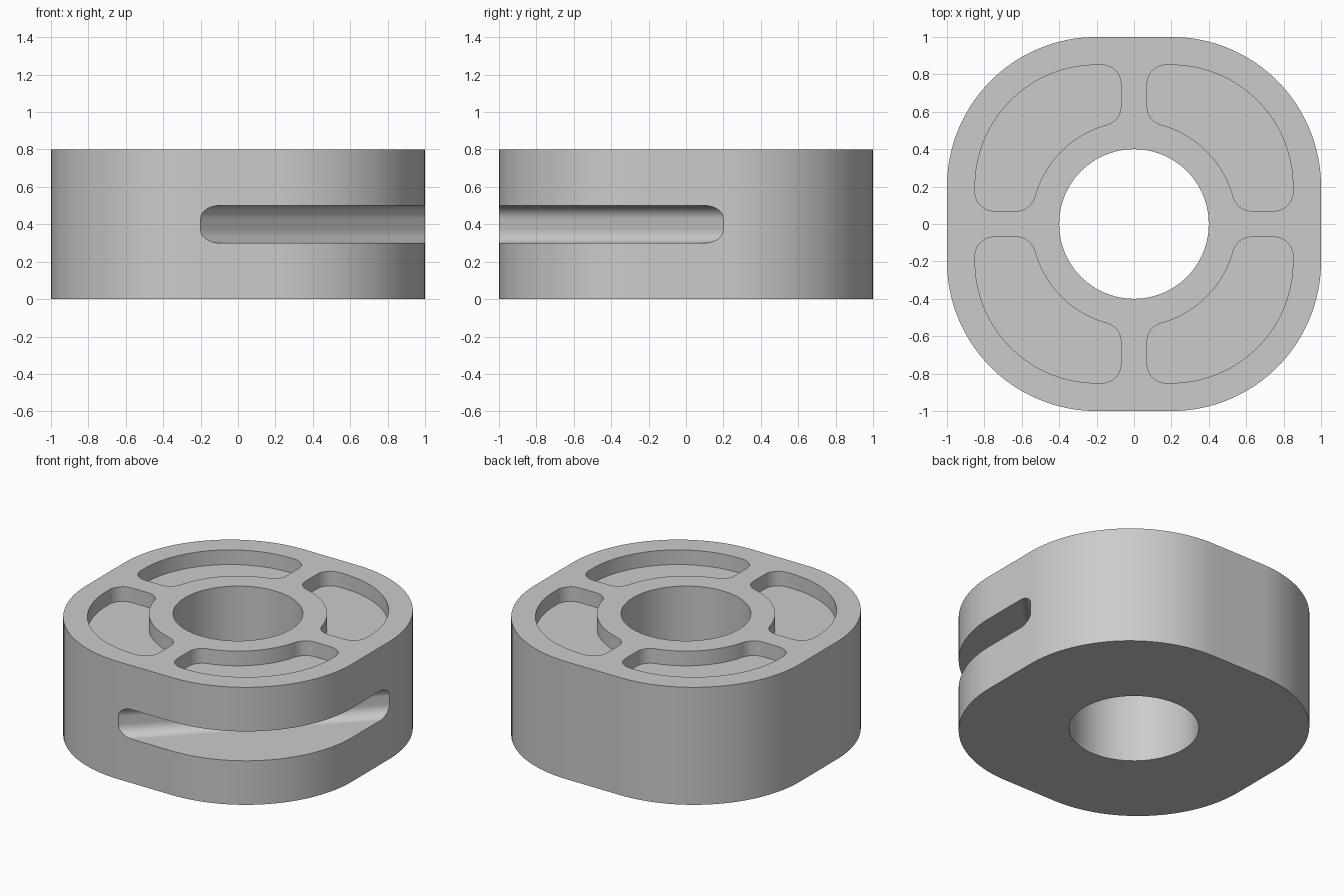
import bpy, bmesh, math
from math import cos, sin, pi

if "Cube" in bpy.data.objects:
    bpy.data.objects.remove(bpy.data.objects["Cube"])

HEIGHT = 0.8
FLAT = 0.2          # half length of each straight side
CORNER = 0.8        # body corner radius
BORE = 0.4
RIM = 0.15          # wall left outside the pockets
RIB = 0.07          # half thickness of the ribs
HUB = 0.55          # outer radius of the hub ring
FILLET = 0.1
FLOOR = 0.7         # pocket floor height

grey = bpy.data.materials.new("light_grey")
grey.use_nodes = True
colour = (0.6, 0.6, 0.6, 1)
grey.diffuse_color = colour
grey.node_tree.nodes["Principled BSDF"].inputs["Base Color"].default_value = colour


def arc(cx, cy, r, start, end, steps):
    return [(cx + r * cos(start + (end - start) * i / steps),
             cy + r * sin(start + (end - start) * i / steps)) for i in range(steps + 1)]


def extrude(name, outline, z0, z1):
    """Solid prism from a closed 2D outline."""
    bm = bmesh.new()
    base = bm.faces.new([bm.verts.new((x, y, z0)) for x, y in outline])
    top = bmesh.ops.extrude_face_region(bm, geom=[base])["geom"]
    bmesh.ops.translate(bm, vec=(0, 0, z1 - z0),
                        verts=[g for g in top if isinstance(g, bmesh.types.BMVert)])
    bmesh.ops.recalc_face_normals(bm, faces=bm.faces)
    mesh = bpy.data.meshes.new(name)
    bm.to_mesh(mesh)
    bm.free()
    obj = bpy.data.objects.new(name, mesh)
    bpy.context.collection.objects.link(obj)
    mesh.materials.append(grey)
    return obj


# Body: square with very large rounded corners
outline = []
for k, (sx, sy) in enumerate([(1, 1), (-1, 1), (-1, -1), (1, -1)]):
    outline += arc(sx * FLAT, sy * FLAT, CORNER, k * pi / 2, (k + 1) * pi / 2, 32)
body = extrude("slotted_body", outline, 0, HEIGHT)

# Central bore
cutters = [extrude("bore_cutter", arc(0, 0, BORE, 0, 2 * pi, 96)[:-1], -0.1, HEIGHT + 0.1)]

# Four filleted pockets between the ribs
c = RIB + FILLET
outer = CORNER - RIM
far = FLAT + outer - FILLET
near = math.sqrt((HUB + FILLET) ** 2 - c ** 2)
lean = math.atan2(c, near)
pocket = arc(FLAT, FLAT, outer, 0, pi / 2, 40)
pocket += arc(c, far, FILLET, pi / 2, pi, 10)
pocket += arc(c, near, FILLET, pi, 1.5 * pi - lean, 10)
pocket += arc(0, 0, HUB, pi / 2 - lean, lean, 24)[1:-1]
pocket += arc(near, c, FILLET, pi + lean, 1.5 * pi, 10)
pocket += arc(far, c, FILLET, -pi / 2, 0, 10)
for k in range(4):
    cut = extrude("pocket_cutter", pocket, FLOOR, HEIGHT + 0.1)
    cut.rotation_euler.z = k * pi / 2
    cutters.append(cut)

# Diagonal side slot with rounded inner edges, open at one corner
r, half = 0.07, 0.1
back = 0.8 / math.sqrt(2)
section = [(1.4, -half), (1.4, half)]
section += arc(back + r, half - r, r, pi / 2, pi, 10)
section += arc(back + r, r - half, r, pi, 1.5 * pi, 10)
slot = extrude("slot_cutter", section, -1.5, 1.5)
slot.rotation_euler = (pi / 2, 0, -pi / 4)
slot.location.z = HEIGHT / 2
cutters.append(slot)

# Cut, then discard the cutters
bpy.context.view_layer.objects.active = body
for cut in cutters:
    cut.hide_render = True
    mod = body.modifiers.new("cut", "BOOLEAN")
    mod.operation = "DIFFERENCE"
    mod.solver = "EXACT"
    mod.object = cut
    bpy.ops.object.modifier_apply(modifier=mod.name)
    bpy.data.objects.remove(cut)

# Smooth curved walls, crisp rims
bpy.ops.object.select_all(action="DESELECT")
body.select_set(True)
bpy.ops.object.shade_smooth_by_angle(angle=math.radians(30))
normals = body.modifiers.new("flat_faces", "WEIGHTED_NORMAL")
normals.keep_sharp = True
